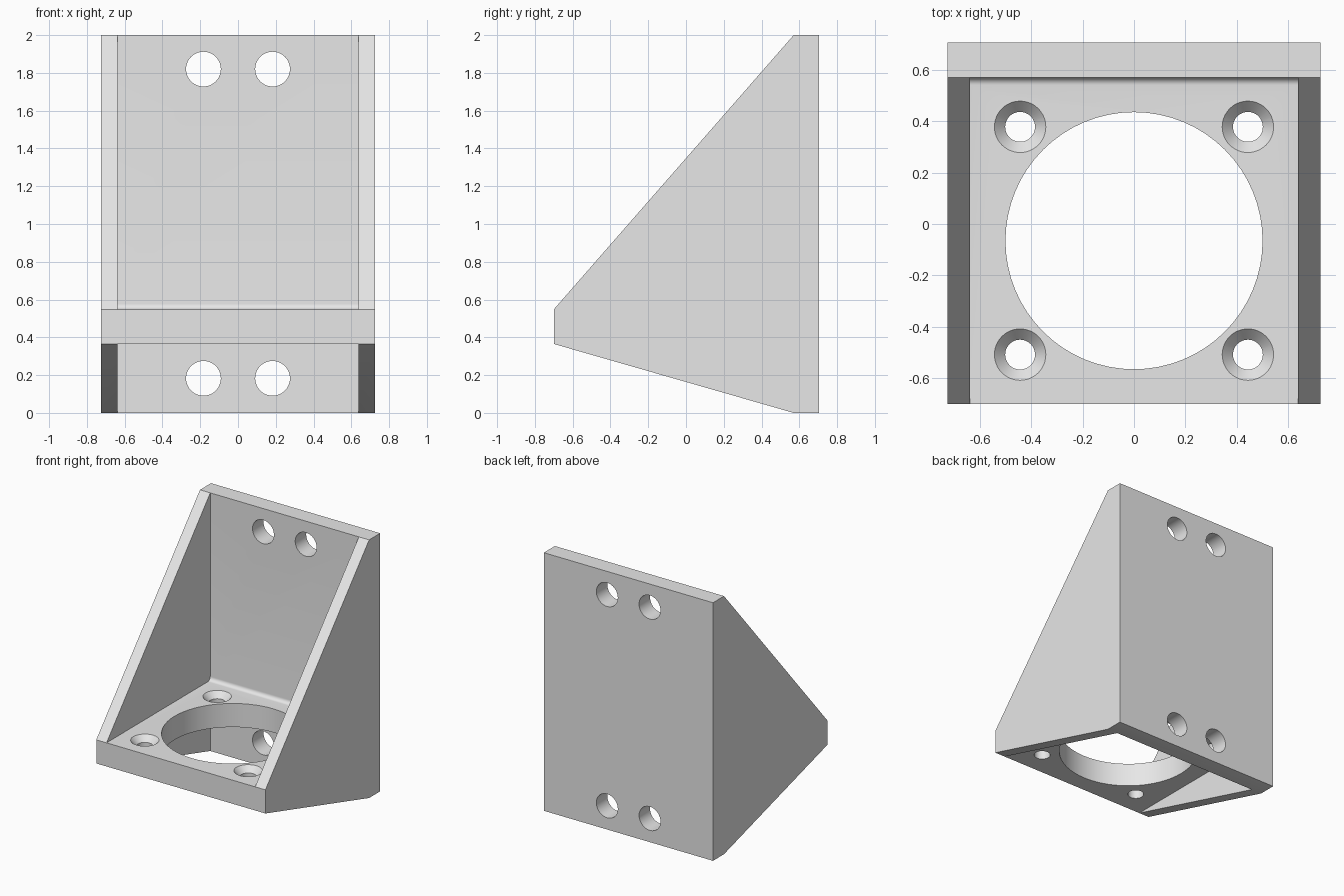
import bpy, bmesh
from math import sin, cos, pi, radians
from mathutils import Matrix, Vector

if "Cube" in bpy.data.objects:
    bpy.data.objects.remove(bpy.data.objects["Cube"])

HALF_WIDTH, INNER = 0.725, 0.637
FRONT, BACK, PLATE = -0.7, 0.705, 0.57
SHELF_LOW, SHELF_TOP, HEIGHT = 0.365, 0.548, 2.0
FILLET = 0.03

grey = bpy.data.materials.new("plain grey")
grey.use_nodes = True
colour = (0.8, 0.8, 0.8, 1)
grey.diffuse_color = colour
grey.node_tree.nodes["Principled BSDF"].inputs["Base Color"].default_value = colour


def finish(name, bm):
    bmesh.ops.recalc_face_normals(bm, faces=bm.faces)
    mesh = bpy.data.meshes.new(name)
    bm.to_mesh(mesh)
    bm.free()
    obj = bpy.data.objects.new(name, mesh)
    bpy.context.collection.objects.link(obj)
    mesh.materials.append(grey)
    return obj


def extrude_profile(name, points, half):
    """Extrude a (y, z) outline across x."""
    bm = bmesh.new()
    face = bm.faces.new([bm.verts.new((-half, y, z)) for y, z in points])
    out = bmesh.ops.extrude_face_region(bm, geom=[face])["geom"]
    verts = [v for v in out if isinstance(v, bmesh.types.BMVert)]
    bmesh.ops.translate(bm, verts=verts, vec=(2 * half, 0, 0))
    return finish(name, bm)


def turned(name, rings, centre, axis="Z", sides=48):
    """Stack (radius, offset) rings along an axis into a closed cutter."""
    bm = bmesh.new()
    loops = [[bm.verts.new((r * cos(2 * pi * i / sides), r * sin(2 * pi * i / sides), h))
              for i in range(sides)] for r, h in rings]
    for low, high in zip(loops, loops[1:]):
        for i in range(sides):
            j = (i + 1) % sides
            bm.faces.new((low[i], low[j], high[j], high[i]))
    bm.faces.new(loops[0])
    bm.faces.new(loops[-1])
    if axis == "Y":
        bm.transform(Matrix.Rotation(radians(90), 4, "X"))
    bm.transform(Matrix.Translation(Vector(centre)))
    return finish(name, bm)


# Solid gusset outline, carved out below
bracket = extrude_profile("mounting_bracket", [
    (BACK, 0), (PLATE, 0), (FRONT, SHELF_LOW), (FRONT, SHELF_TOP),
    (PLATE, HEIGHT), (BACK, HEIGHT)], HALF_WIDTH)

# Pockets above and below the shelf, the upper one with a filleted corner
arc = [(PLATE - FILLET + FILLET * cos(a), SHELF_TOP + FILLET - FILLET * sin(a))
       for a in (pi / 2 * i / 8 for i in range(9))]
cutters = [
    extrude_profile("upper_pocket_cutter",
                    [(PLATE, HEIGHT + 0.2), (FRONT - 0.2, HEIGHT + 0.2),
                     (FRONT - 0.2, SHELF_TOP)] + arc[::-1], INNER),
    extrude_profile("lower_pocket_cutter",
                    [(PLATE, -0.2), (PLATE, SHELF_LOW),
                     (FRONT - 0.2, SHELF_LOW), (FRONT - 0.2, -0.2)], INNER),
    # Large opening in the shelf
    turned("shelf_opening_cutter", [(0.5, 0.3), (0.5, 0.6)], (0, -0.065, 0), sides=64),
]

for x in (-1, 1):
    # Countersunk screw holes in the shelf
    for y in (-0.508, 0.378):
        cutters.append(turned("screw_hole_cutter",
                              [(0.058, -0.25), (0.058, -0.045), (0.1, 0), (0.1, 0.05)],
                              (x * 0.443, y, SHELF_TOP)))
    # Bolt holes through the back plate
    for z in (0.183, HEIGHT - 0.18):
        cutters.append(turned("bolt_hole_cutter", [(0.092, -0.15), (0.092, 0.15)],
                              (x * 0.183, 0.64, z), axis="Y"))

for cutter in cutters:
    cutter.hide_render = True
    cutter.hide_set(True)
    mod = bracket.modifiers.new(cutter.name, "BOOLEAN")
    mod.operation, mod.solver, mod.object = "DIFFERENCE", "EXACT", cutter

# Apply the cuts and drop the cutters
bpy.context.view_layer.update()
result = bpy.data.meshes.new_from_object(
    bracket.evaluated_get(bpy.context.evaluated_depsgraph_get()))
bracket.modifiers.clear()
bracket.data = result
for cutter in cutters:
    bpy.data.objects.remove(cutter)

bpy.ops.object.select_all(action="DESELECT")
bracket.select_set(True)
bpy.context.view_layer.objects.active = bracket
bpy.ops.object.shade_smooth_by_angle(angle=radians(30))
